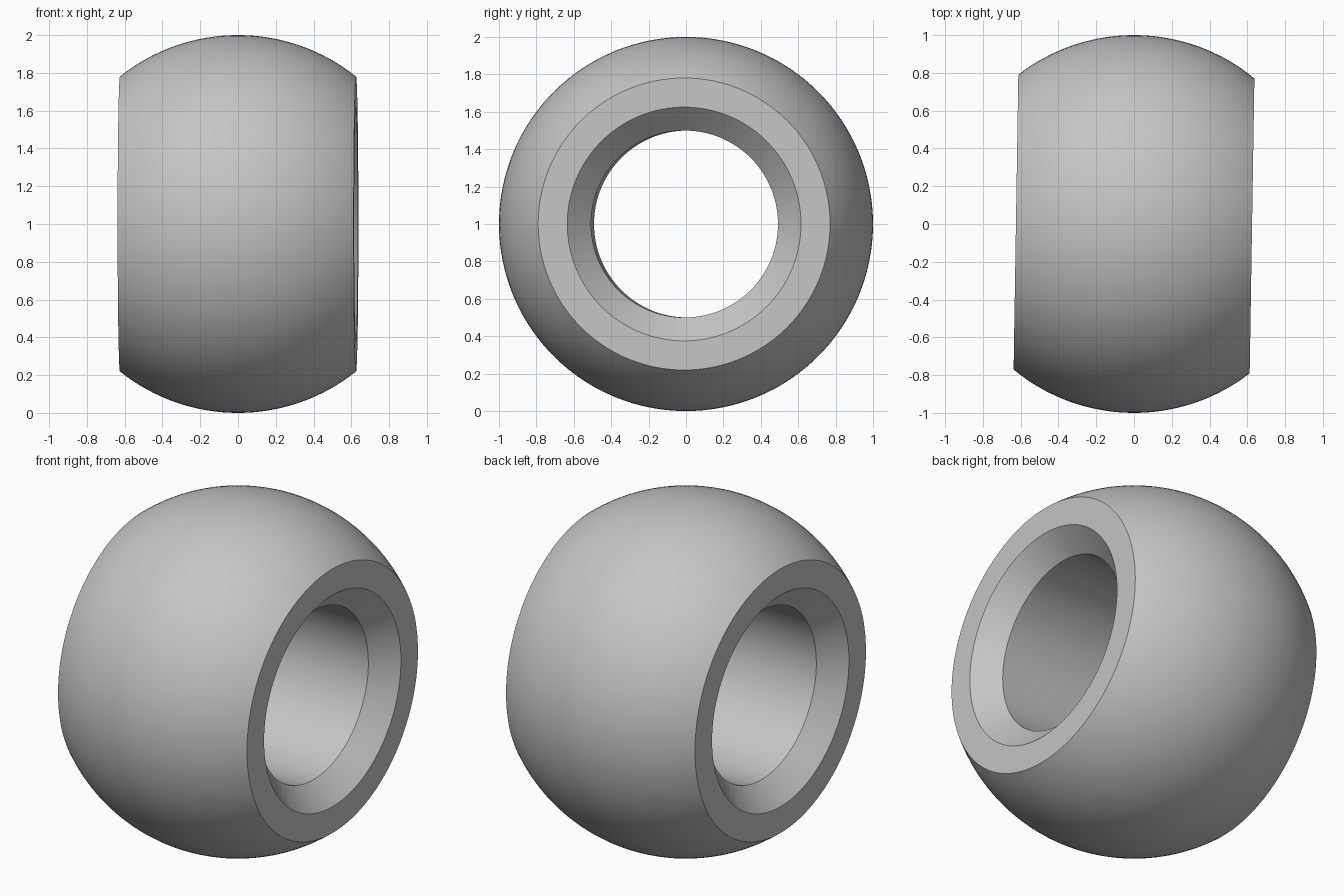
import bpy, bmesh, math
from mathutils import Matrix

cube = bpy.data.objects.get("Cube")
if cube:
    bpy.data.objects.remove(cube)

RADIUS, HALF_WIDTH = 1.0, 0.625
BORE, CHAMFER = 0.5, 0.125
ARC_STEPS, SEGMENTS = 32, 128

# Plain grey material
grey = bpy.data.materials.new("grey")
grey.use_nodes = True
grey.diffuse_color = (0.56, 0.56, 0.56, 1)
grey.node_tree.nodes["Principled BSDF"].inputs["Base Color"].default_value = grey.diffuse_color

# Closed cross-section: spherical outside, then chamfered bore
limit = math.asin(HALF_WIDTH / RADIUS)
profile = []
for i in range(ARC_STEPS + 1):
    a = -limit + 2 * limit * i / ARC_STEPS
    profile.append((RADIUS * math.sin(a), RADIUS * math.cos(a)))
for side in (1, -1):
    ends = [(side * HALF_WIDTH, BORE + CHAMFER), (side * (HALF_WIDTH - CHAMFER), BORE)]
    profile += ends[::side]

# Spin the cross-section around the x axis
bm = bmesh.new()
verts = [bm.verts.new((x, 0, r)) for x, r in profile]
edges = [bm.edges.new((v, verts[i - 1])) for i, v in enumerate(verts)]
bmesh.ops.spin(bm, geom=verts + edges, cent=(0, 0, 0), axis=(1, 0, 0),
               angle=2 * math.pi, steps=SEGMENTS, use_merge=True)
bmesh.ops.remove_doubles(bm, verts=bm.verts, dist=0.0001)
bmesh.ops.recalc_face_normals(bm, faces=bm.faces)

# Slight turn about z, then stand on the ground
bm.transform(Matrix.Translation((0, 0, RADIUS)) @ Matrix.Rotation(math.radians(-0.92), 4, "Z"))

mesh = bpy.data.meshes.new("ball_ring")
bm.to_mesh(mesh)
bm.free()
mesh.materials.append(grey)
ring = bpy.data.objects.new("ball_ring", mesh)
bpy.context.collection.objects.link(ring)

# Smooth curves with sharp rims
bpy.ops.object.select_all(action="DESELECT")
ring.select_set(True)
bpy.context.view_layer.objects.active = ring
bpy.ops.object.shade_smooth_by_angle(angle=math.radians(30))
